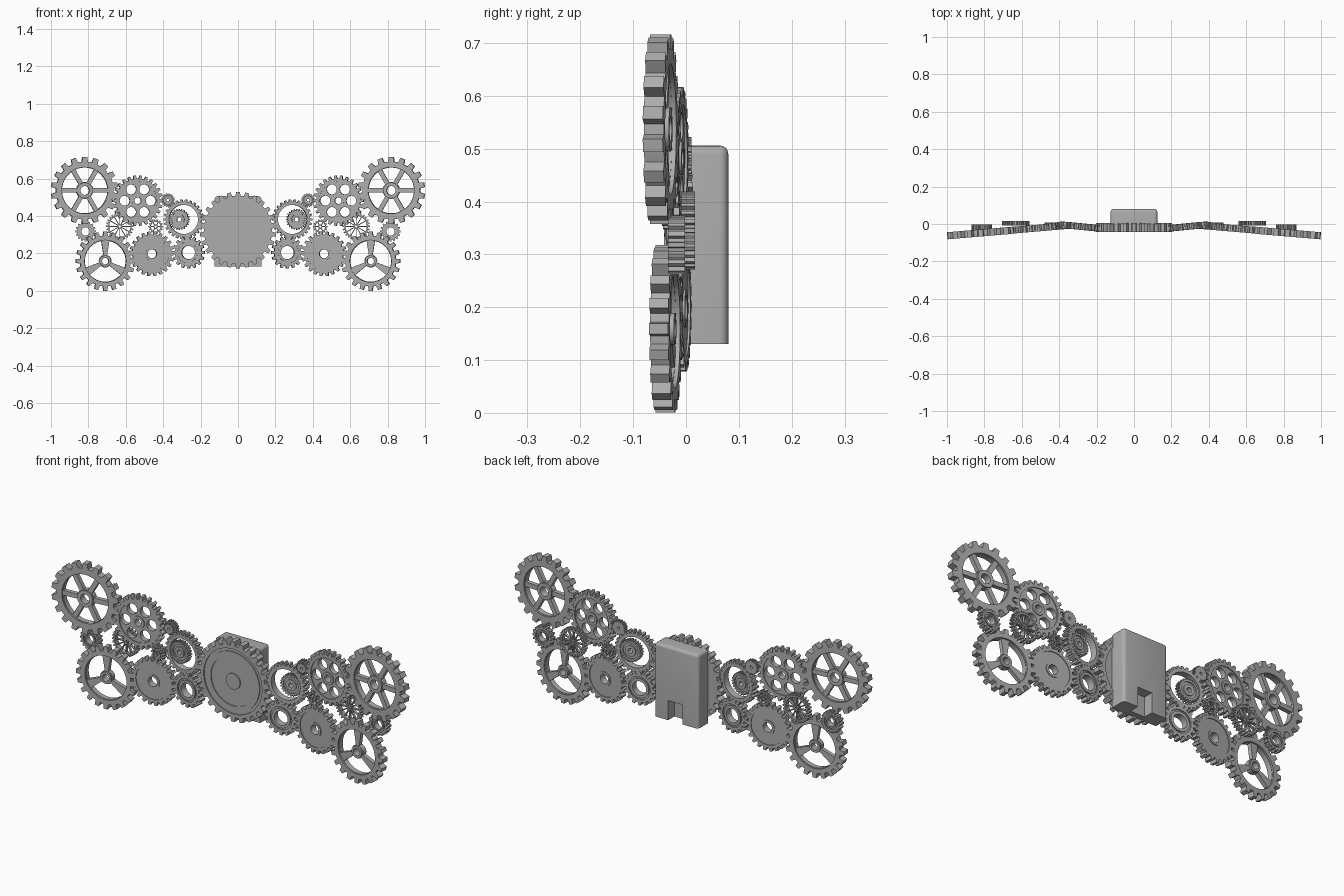
import bpy, bmesh
from math import sin, cos, pi, atan, radians
from mathutils import Matrix

if "Cube" in bpy.data.objects:
    bpy.data.objects.remove(bpy.data.objects["Cube"])

grey = bpy.data.materials.new("dark_grey")
grey.diffuse_color = (0.42, 0.42, 0.42, 1)
grey.use_nodes = True
grey.node_tree.nodes["Principled BSDF"].inputs["Base Color"].default_value = grey.diffuse_color


def pol(r, a):
    return (r * cos(a), r * sin(a))


def circle(r, n=40, cx=0, cy=0):
    return [(cx + r * cos(2 * pi * i / n), cy + r * sin(2 * pi * i / n)) for i in range(n)]


def teeth(r, root, n, phase=0.0):
    """Toothed outline with tapered teeth; first tooth sits at the phase angle."""
    p = 2 * pi / n
    pts = []
    for i in range(n):
        a = i * p + phase
        for rr, k in ((root, -0.31), (r, -0.2), (r, 0.2), (root, 0.31), (root, 0.5)):
            pts.append(pol(rr, a + k * p))
    return pts


def windows(n, r0, r1, w, phase=0.0, flare=0.0):
    """Sector shaped openings that leave n spokes of width w (flare widens them at the rim)."""
    out = []
    for i in range(n):
        a0, a1 = 2 * pi * i / n + phase, 2 * pi * (i + 1) / n + phase
        d0, d1 = w / 2 / r0, (w / 2 + flare) / r1
        m = 8
        arc = lambda r, d: [pol(r, a0 + d + (a1 - a0 - 2 * d) * k / m) for k in range(m + 1)]
        out.append(arc(r0, d0) + arc(r1, d1)[::-1])
    return out


def plate(loops, z0, z1):
    """Flat plate from an outline and hole loops, extruded from z0 to z1."""
    cu = bpy.data.curves.new("plate", 'CURVE')
    cu.dimensions = '2D'
    cu.fill_mode = 'BOTH'
    cu.extrude = (z1 - z0) / 2
    for pts in loops:
        sp = cu.splines.new('POLY')
        sp.points.add(len(pts) - 1)
        for p, q in zip(sp.points, pts):
            p.co = (q[0], q[1], 0, 1)
        sp.use_cyclic_u = True
    ob = bpy.data.objects.new("plate", cu)
    bpy.context.collection.objects.link(ob)
    dg = bpy.context.evaluated_depsgraph_get()
    me = bpy.data.meshes.new_from_object(ob.evaluated_get(dg))
    bpy.data.objects.remove(ob)
    me.transform(Matrix.Translation((0, 0, (z0 + z1) / 2)))
    return me


def build(name, layers, loc, tilt=0.0, side=1):
    """Join plates into one upright part; local +z faces the front."""
    bm = bmesh.new()
    for loops, z0, z1 in layers:
        bm.from_mesh(plate([[(side * x, y) for x, y in l] for l in loops], z0, z1))
    bmesh.ops.remove_doubles(bm, verts=bm.verts, dist=1e-6)
    me = bpy.data.meshes.new(name)
    bm.to_mesh(me)
    bm.free()
    me.materials.append(grey)
    ob = bpy.data.objects.new(name, me)
    ob.location = (side * loc[0], loc[1], loc[2])
    ob.rotation_euler = (pi / 2, 0, side * tilt)
    bpy.context.collection.objects.link(ob)


def gear(r, root, n, rim, hub, bore, holes=(), t=0.018, web=0.009, phase=0.0):
    """Toothed rim, thinner web with openings and a raised hub."""
    return [([teeth(r, root, n, phase), circle(rim)], -t, t),
            ([circle(rim + 0.002), circle(bore)] + list(holes), -web, web),
            ([circle(hub), circle(bore)], -t, t)]


OUT, INN = -atan(0.085), atan(0.1)
yo = lambda x: -0.047 + 0.085 * (0.81 - x)
yi = lambda x: -0.014 + 0.1 * (x - 0.28)

for s, tag in ((1, "right"), (-1, "left")):
    # large six spoke gear at the upper tip
    build("six_spoke_gear_" + tag,
          gear(0.18, 0.154, 18, 0.124, 0.042, 0.024,
               windows(6, 0.046, 0.122, 0.024), 0.019, 0.011, pi / 2),
          (0.82, yo(0.82), 0.537), OUT, s)
    # large three spoke gear at the lower tip
    build("three_spoke_gear_" + tag,
          gear(0.159, 0.135, 20, 0.112, 0.03, 0.018,
               windows(3, 0.034, 0.11, 0.02, pi / 2, 0.012), 0.018, 0.010),
          (0.71, yo(0.71), 0.159), OUT, s)
    # gear with six round holes
    holes = [circle(0.027, 24, *pol(0.07, k * pi / 3)) for k in range(6)]
    build("six_hole_gear_" + tag,
          gear(0.135, 0.118, 26, 0.102, 0.032, 0.018, holes, 0.018, 0.013),
          (0.537, yo(0.537), 0.482), OUT, s)
    # solid disc gear
    build("disc_gear_" + tag,
          gear(0.12, 0.104, 22, 0.09, 0.036, 0.024, (), 0.018, 0.014),
          (0.46, yo(0.46), 0.198), OUT, s)
    # small thick ring gear beside the centre
    build("small_disc_gear_" + tag,
          gear(0.087, 0.072, 16, 0.058, 0.05, 0.036, (), 0.018, 0.012),
          (0.264, yi(0.264), 0.205), INN, s)
    # open ring gear with a small pinion set inside it
    build("ring_gear_" + tag,
          [([teeth(0.107, 0.095, 26), circle(0.078)], -0.017, 0.017)],
          (0.29, yi(0.29), 0.382), INN, s)
    build("inner_pinion_" + tag,
          [([teeth(0.056, 0.049, 24), circle(0.04)], -0.014, 0.014),
           ([circle(0.042), circle(0.012)], -0.008, 0.008),
           ([circle(0.028), circle(0.012)], -0.014, 0.014)],
          (0.314, yi(0.314), 0.382), INN, s)
    # tiny stacked pinion
    build("tiny_pinion_" + tag,
          [([teeth(0.037, 0.032, 18), circle(0.007, 16)], -0.016, 0.006),
           ([teeth(0.028, 0.023, 16), circle(0.007, 16)], 0.005, 0.018)],
          (0.375, -0.006, 0.485), 0, s)
    # small many spoked gears
    build("wire_spoke_gear_" + tag,
          gear(0.074, 0.064, 26, 0.057, 0.013, 0.006,
               windows(12, 0.0135, 0.0565, 0.0045), 0.013, 0.006),
          (0.632, 0.004, 0.345), 0, s)
    build("small_spoke_gear_" + tag,
          gear(0.039, 0.032, 14, 0.026, 0.011, 0.006,
               windows(6, 0.0115, 0.0255, 0.005), 0.012, 0.006),
          (0.44, -0.005, 0.343), 0, s)
    # small outer linking gear
    build("link_gear_" + tag,
          gear(0.055, 0.046, 16, 0.037, 0.03, 0.022, (), 0.016, 0.01),
          (0.815, -0.018, 0.318), 0, s)

# central gear with stepped face rings
build("centre_gear",
      [([teeth(0.205, 0.183, 26, pi / 2), circle(0.165, 64)], -0.025, 0.022),
       ([circle(0.167, 64)], -0.02, 0.016),
       ([circle(0.15, 64), circle(0.125, 64)], 0.014, 0.021),
       ([circle(0.04)], 0.014, 0.022)],
      (0, -0.02, 0.325))

# housing behind the centre, rounded except on the front and bottom
bm = bmesh.new()
bmesh.ops.create_cube(bm, size=1, matrix=Matrix.Translation((0, 0.04, 0.318))
                      @ Matrix.Diagonal((0.25, 0.08, 0.376, 1)))
edges = [e for e in bm.edges
         if not all(v.co.y < 0.01 for v in e.verts)
         and not all(v.co.z < 0.14 for v in e.verts)]
bmesh.ops.bevel(bm, geom=edges, offset=0.016, segments=4, profile=0.5, affect='EDGES')
me = bpy.data.meshes.new("housing")
bm.to_mesh(me)
bm.free()
me.materials.append(grey)
housing = bpy.data.objects.new("housing", me)
bpy.context.collection.objects.link(housing)

# cable notch at the bottom of the back
bpy.ops.mesh.primitive_cube_add(size=1, location=(0.005, 0.08, 0.165))
cut = bpy.context.object
cut.name = "notch_cutter"
cut.data.materials.append(grey)
cut.scale = (0.08, 0.1, 0.13)
cut.hide_render = True
mod = housing.modifiers.new("notch", 'BOOLEAN')
mod.operation = 'DIFFERENCE'
mod.object = cut
mod.solver = 'EXACT'
bpy.context.view_layer.objects.active = housing
bpy.ops.object.modifier_apply(modifier="notch")
bpy.data.objects.remove(cut)

# smooth round walls, keep edges sharp
bpy.ops.object.select_all(action='SELECT')
bpy.ops.object.shade_smooth_by_angle(angle=radians(25))
